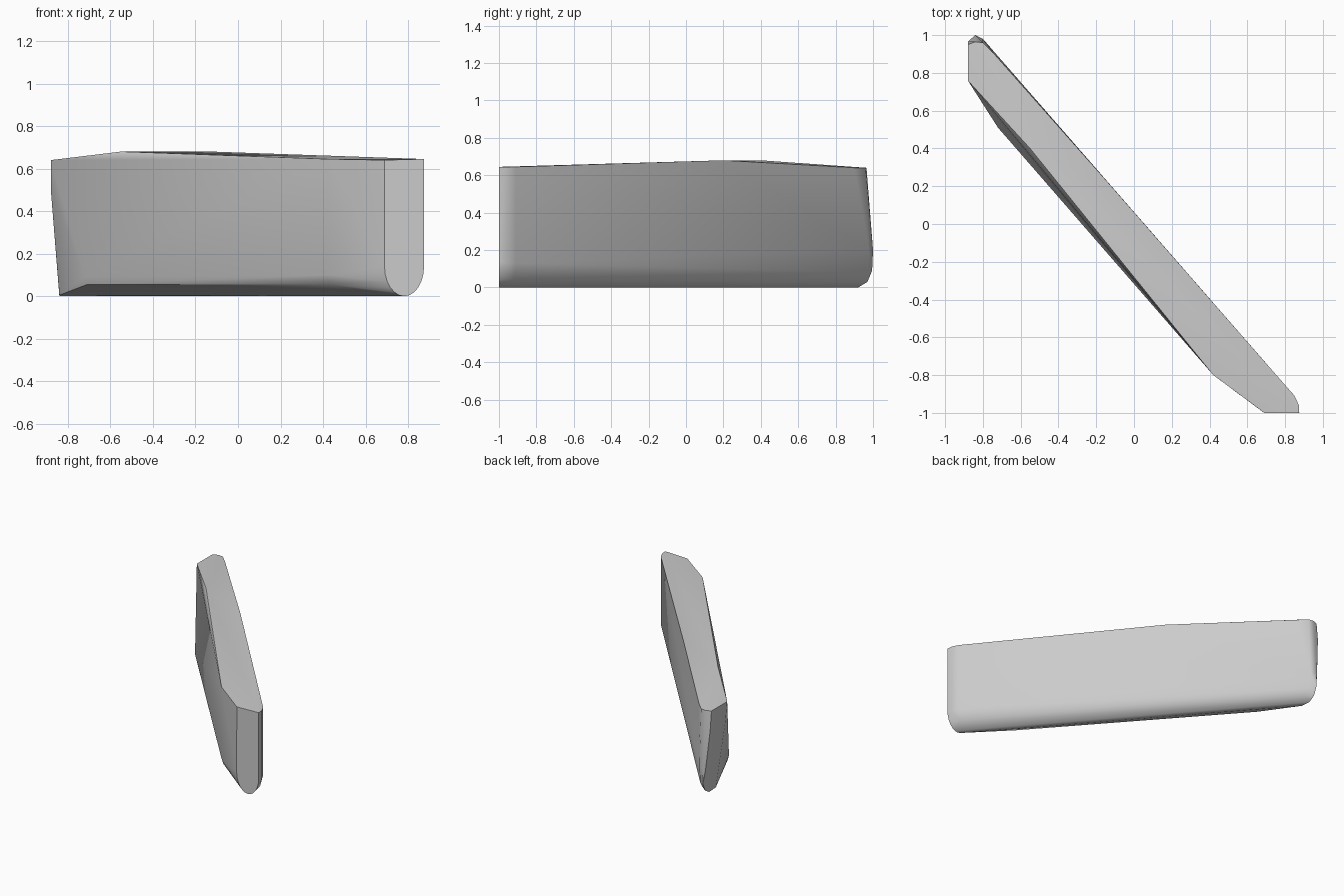
import bpy
import bmesh
from math import sin, cos, pi, radians
from mathutils import Vector

# Remove the default object
default_cube = bpy.data.objects.get("Cube")
if default_cube:
    bpy.data.objects.remove(default_cube, do_unlink=True)


def make_material(name, level):
    material = bpy.data.materials.new(name)
    material.use_nodes = True
    colour = (level, level, level, 1)
    material.diffuse_color = colour
    material.node_tree.nodes["Principled BSDF"].inputs["Base Color"].default_value = colour
    return material


def rounded_bottom(centre, across, depth, steps):
    """Half ellipse hanging below the centre, spanning the across vector."""
    points = []
    for step in range(steps + 1):
        angle = pi * step / steps
        drop = Vector((0, 0, -depth * sin(angle)))
        points.append(Vector(centre) + Vector(across) * cos(angle) + drop)
    return points


def hull_object(name, points, material):
    mesh = bpy.data.meshes.new(name)
    shape = bmesh.new()
    for point in points:
        shape.verts.new(point)
    result = bmesh.ops.convex_hull(shape, input=shape.verts)
    unused = set(result["geom_interior"]) | set(result["geom_unused"])
    loose = [item for item in unused if isinstance(item, bmesh.types.BMVert)]
    bmesh.ops.delete(shape, geom=loose, context="VERTS")
    bmesh.ops.dissolve_limit(shape, angle_limit=radians(0.5),
                             verts=shape.verts, edges=shape.edges)
    bmesh.ops.recalc_face_normals(shape, faces=shape.faces)
    shape.to_mesh(mesh)
    shape.free()
    mesh.materials.append(material)
    slab = bpy.data.objects.new(name, mesh)
    bpy.context.collection.objects.link(slab)
    return slab


# Flat cut at the near end, with a rounded underside
near_cut = rounded_bottom((0.782, -1, 0.14), (0.093, 0, 0), 0.14, 12)
near_cut += [(0.69, -1, 0.64), (0.875, -1, 0.645)]

# Soft corner where the near end turns into the back face
near_corner = [(0.873, -0.96, 0.645), (0.85, -0.91, 0.645),
               (0.873, -0.96, 0.13), (0.85, -0.91, 0.13),
               (0.83, -0.92, 0.04)]

# Front face corners and the ridge along the top
front_face = [(0.42, -0.8, 0.645), (0.42, -0.8, 0.1), (0.43, -0.79, 0.055),
              (-0.72, 0.51, 0.09), (-0.71, 0.51, 0.055), (-0.88, 0.76, 0.64)]
top_ridge = [(-0.55, 0.4, 0.68), (-0.12, 0.2, 0.68)]

# Far end, bulging outward below its narrower top
far_end = [(-0.88, 0.95, 0.64), (-0.84, 0.965, 0.64), (-0.8, 0.96, 0.64),
           (-0.74, 0.9, 0.64), (-0.88, 0.78, 0.5), (-0.88, 0.965, 0.5),
           (-0.855, 0.985, 0.2), (-0.84, 1, 0.2), (-0.8, 0.98, 0.2),
           (-0.76, 0.93, 0.2), (-0.84, 0.995, 0.09), (-0.8, 0.97, 0.08),
           (-0.77, 0.93, 0.08), (-0.84, 0.97, 0.03), (-0.79, 0.93, 0.03),
           (-0.84, 0.92, 0), (-0.84, 0.84, 0.005)]

grey = make_material("plain grey", 0.6)
slab = hull_object("slanted_slab", near_cut + near_corner + front_face
                   + top_ridge + far_end, grey)

# Smooth shading with crisp rims
bpy.ops.object.select_all(action="DESELECT")
slab.select_set(True)
bpy.context.view_layer.objects.active = slab
bpy.ops.object.shade_smooth_by_angle(angle=radians(30))
